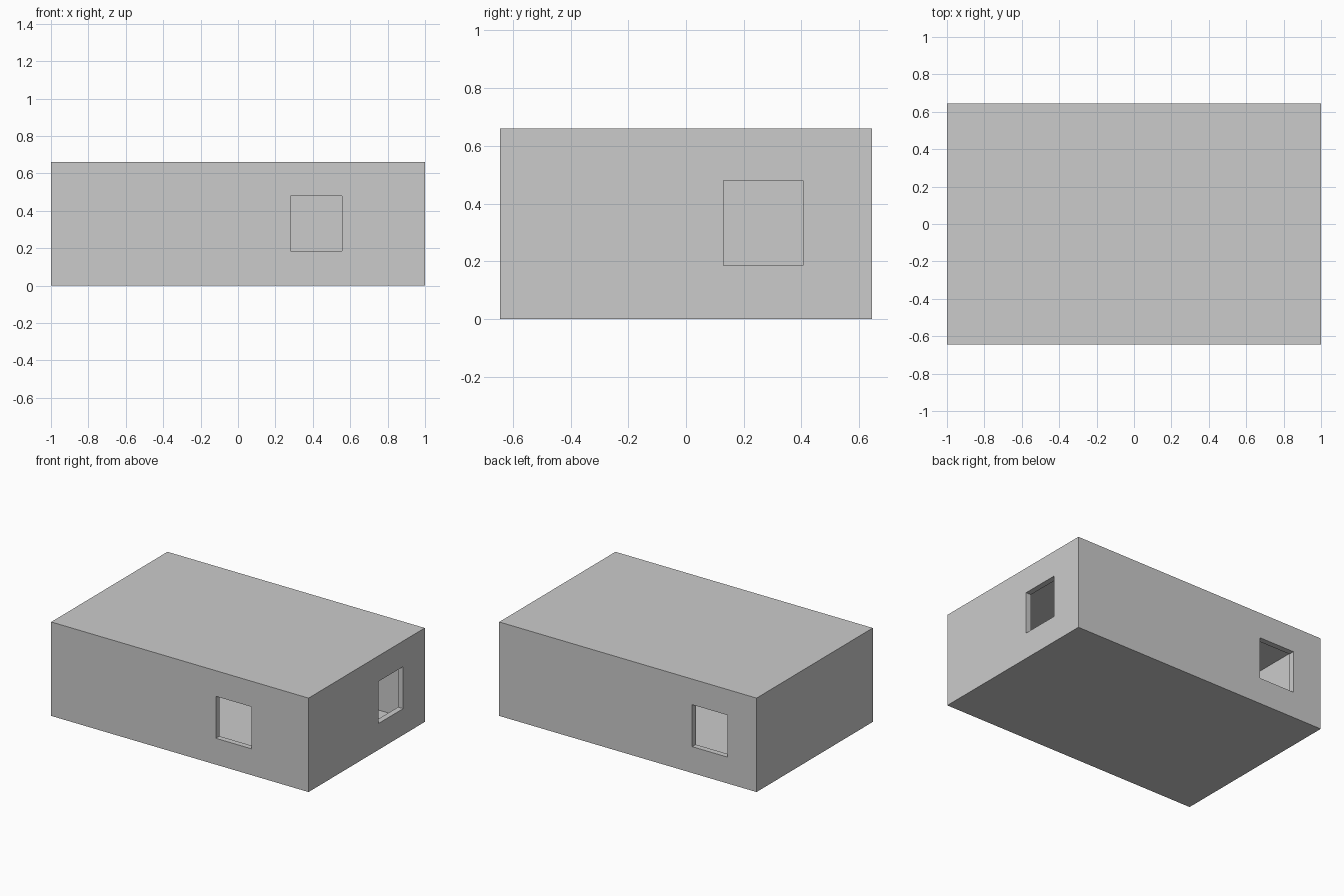
import bpy

if "Cube" in bpy.data.objects:
    bpy.data.objects.remove(bpy.data.objects["Cube"])

W, D, H = 2.0, 1.29, 0.66      # outer size
WALL, SLAB = 0.04, 0.01        # wall and floor/ceiling thickness
Z0, Z1 = 0.185, 0.48           # window sill and head


def box(name, x0, x1, y0, y1, z0, z1):
    bpy.ops.mesh.primitive_cube_add(
        size=1, location=((x0 + x1) / 2, (y0 + y1) / 2, (z0 + z1) / 2))
    ob = bpy.context.object
    ob.name = name
    ob.scale = (x1 - x0, y1 - y0, z1 - z0)
    bpy.ops.object.transform_apply(location=True, rotation=True, scale=True)
    return ob


# Closed room shell
room = box("room_shell", -W / 2, W / 2, -D / 2, D / 2, 0, H)

# Hollow interior and one window each in front, back and right walls
xi, yi = W / 2 - WALL, D / 2 - WALL
e = 0.03
cutters = [
    box("interior_cutter", -xi, xi, -yi, yi, SLAB, H - SLAB),
    box("front_window_cutter", 0.28, 0.555, -D / 2 - e, -yi + e, Z0, Z1),
    box("back_window_cutter", -0.775, -0.50, yi - e, D / 2 + e, Z0, Z1),
    box("right_window_cutter", xi - e, W / 2 + e, 0.13, 0.405, Z0, Z1),
]
for c in cutters:
    c.hide_render = True
    c.display_type = 'WIRE'
    m = room.modifiers.new(c.name, 'BOOLEAN')
    m.operation = 'DIFFERENCE'
    m.solver = 'EXACT'
    m.object = c
